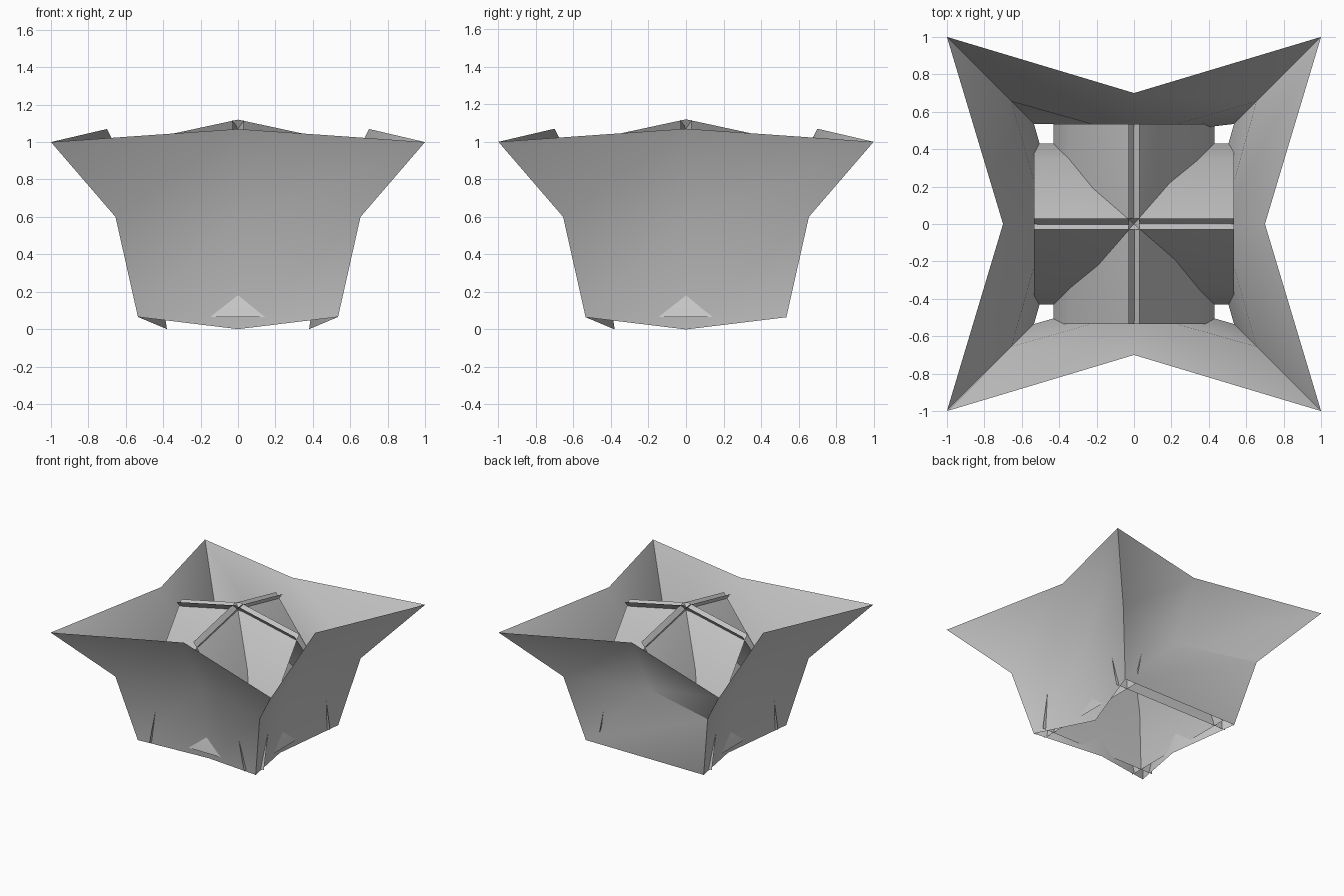
import bpy
from math import radians

if "Cube" in bpy.data.objects:
    bpy.data.objects.remove(bpy.data.objects["Cube"])


def sheet(name, verts, faces, turn=0):
    """Single-surface panel turned about the vertical axis."""
    me = bpy.data.meshes.new(name)
    me.from_pydata(verts, [], faces)
    ob = bpy.data.objects.new(name, me)
    bpy.context.collection.objects.link(ob)
    ob.rotation_euler[2] = radians(turn)
    bpy.context.view_layer.objects.active = ob
    bpy.ops.object.select_all(action='DESELECT')
    ob.select_set(True)
    bpy.ops.object.shade_smooth_by_angle(angle=radians(45))
    return ob


def grid(name, rows, turn=0):
    """Panel of three columns per row: (half width, end y, end z, middle y, middle z)."""
    verts, faces = [], []
    for w, ye, ze, ym, zm in rows:
        verts += [(-w, ye, ze), (0, ym, zm), (w, ye, ze)]
    for r in range(len(rows) - 1):
        for c in range(2):
            a = 3 * r + c
            faces.append((a, a + 1, a + 4, a + 3))
    return sheet(name, verts, faces, turn)


# Outer flared walls: front, right and left
wall_rows = [(0.535, -0.535, 0.065, -0.38, 0.0),
             (0.655, -0.655, 0.60, -0.47, 0.60),
             (1.0, -1.0, 1.0, -0.70, 1.07)]
for name, turn in (("front_wall", 0), ("right_wall", 90), ("left_wall", -90)):
    grid(name, wall_rows, turn)

# Back wall: straight lower edge without the middle dip
verts = [(-0.535, 0.535, 0.065), (0.535, 0.535, 0.065),
         (-0.655, 0.655, 0.60), (0, 0.47, 0.60), (0.655, 0.655, 0.60),
         (-1, 1, 1), (0, 0.70, 1.07), (1, 1, 1)]
sheet("back_wall", verts, [(1, 0, 2), (1, 2, 3), (1, 3, 4),
                           (3, 2, 5, 6), (4, 3, 6, 7)])

# Inner crossing tents: each sheet rises from its eave and passes just over the ridge
tent_rows = [(0.535, -0.43, 0.065, -0.43, 0.065),
             (0.535, -0.345, 0.50, -0.345, 0.50),
             (0.535, 0.03, 1.005, 0.03, 1.12)]
for side, turn in (("front", 0), ("right", 90), ("back", 180), ("left", 270)):
    grid(side + "_roof_sheet", tent_rows, turn)
